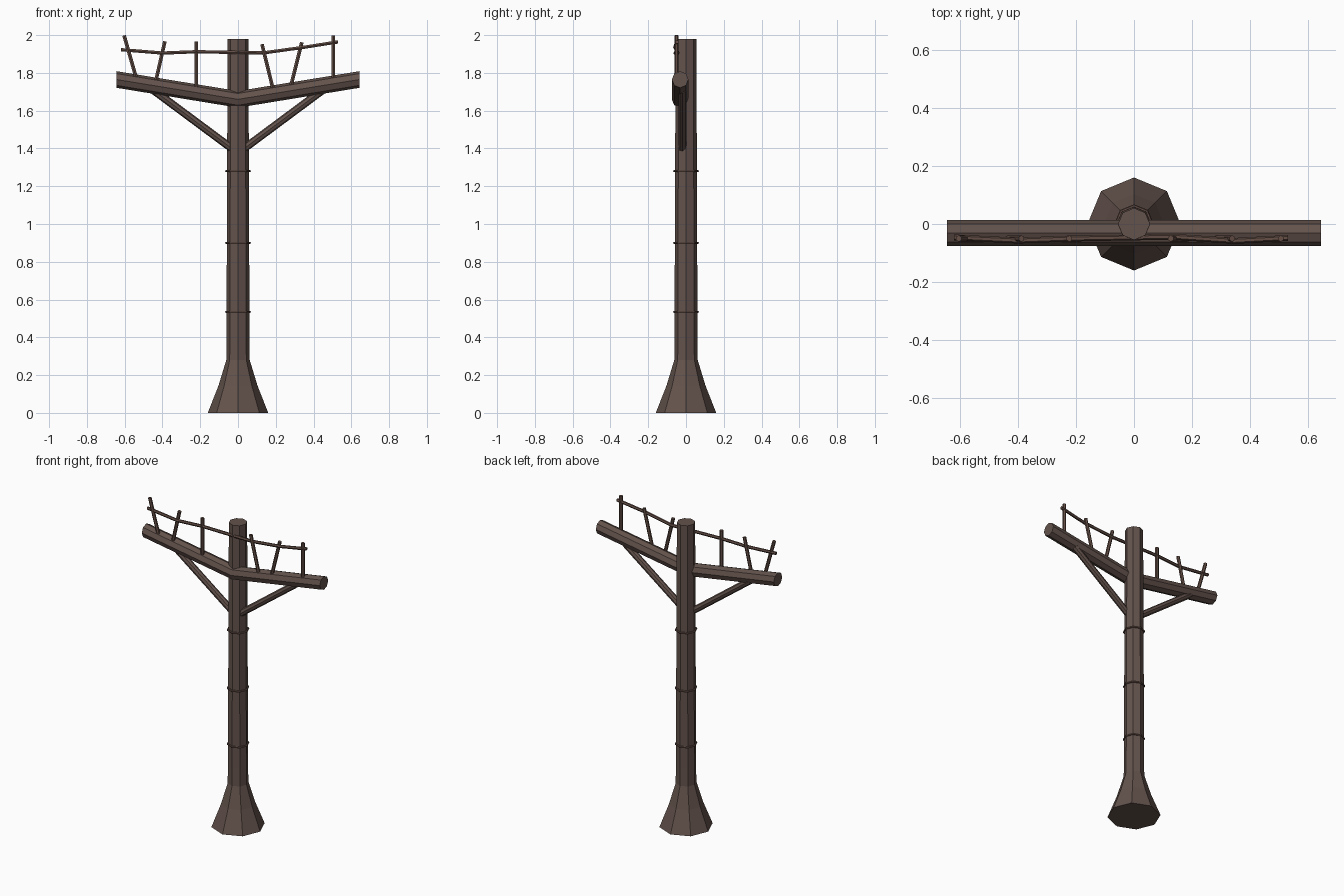
import bpy, bmesh, math
from mathutils import Vector

if "Cube" in bpy.data.objects:
    bpy.data.objects.remove(bpy.data.objects["Cube"])


def material(name, color):
    m = bpy.data.materials.new(name)
    m.diffuse_color = (*color, 1)
    m.use_nodes = True
    m.node_tree.nodes["Principled BSDF"].inputs["Base Color"].default_value = m.diffuse_color
    return m


WOOD = material("dark_wood", (0.125, 0.085, 0.072))
TWIG = material("reddish_wood", (0.125, 0.075, 0.06))


def loft(name, rings, mat):
    """Closed faceted tube through rings of points."""
    bm = bmesh.new()
    vs = [[bm.verts.new(p) for p in r] for r in rings]
    n = len(vs[0])
    for a, b in zip(vs, vs[1:]):
        for i in range(n):
            j = (i + 1) % n
            bm.faces.new((a[i], a[j], b[j], b[i]))
    bm.faces.new(vs[0][::-1])
    bm.faces.new(vs[-1])
    bmesh.ops.recalc_face_normals(bm, faces=bm.faces)
    me = bpy.data.meshes.new(name)
    bm.to_mesh(me)
    bm.free()
    me.materials.append(mat)
    ob = bpy.data.objects.new(name, me)
    bpy.context.collection.objects.link(ob)
    return ob


def circle(r, n):
    return [(r * math.cos(math.tau * i / n), r * math.sin(math.tau * i / n)) for i in range(n)]


def rod(name, a, b, r, n, mat):
    a, b = Vector(a), Vector(b)
    d = (b - a).normalized()
    u = Vector((0, 1, 0))
    w = d.cross(u).normalized()
    u = w.cross(d)
    return loft(name, [[p + u * c + w * s for c, s in circle(r, n)] for p in (a, b)], mat)


# Octagonal pole with a flared foot
profile = [(0, 0.16), (0.145, 0.103), (0.28, 0.062), (0.4, 0.061), (0.93, 0.059),
           (1.46, 0.057), (1.98, 0.055)]
loft("pole", [[(x, y, z) for x, y in circle(r, 8)] for z, r in profile], WOOD)

# Thin bands around the pole
for i, z in enumerate((0.535, 0.9, 1.28)):
    bpy.ops.mesh.primitive_torus_add(major_segments=8, minor_segments=6, major_radius=0.062,
                                     minor_radius=0.006, location=(0, 0, z))
    band = bpy.context.object
    band.name = f"pole_band_{i + 1}"
    band.data.materials.append(TWIG)

# Shallow V crossarm with upright ends
loft("crossarm", [[(x, -0.031 + c, zc + s) for c, s in circle(0.044, 8)]
                  for x, zc in ((-0.643, 1.765), (0, 1.66), (0.643, 1.765))], WOOD)

# Diagonal braces
for side, s in (("left", -1), ("right", 1)):
    rod(f"brace_{side}", (s * 0.03, -0.018, 1.398), (s * 0.45, -0.018, 1.71), 0.021, 8, WOOD)

# Leaning pegs on the crossarm
pegs = [(-0.535, 1.76, -0.603, 1.998), (-0.438, 1.745, -0.387, 1.967),
        (-0.222, 1.71, -0.222, 1.967), (0.189, 1.70, 0.127, 1.952),
        (0.28, 1.73, 0.338, 1.962), (0.505, 1.76, 0.505, 1.998)]
for i, (x0, z0, x1, z1) in enumerate(pegs):
    rod(f"peg_{i + 1}", (x0, -0.05, z0), (x1, -0.05, z1), 0.011, 6, TWIG)

# Rail strung across the pegs
path = [(-0.62, -0.046, 1.923), (-0.4, -0.057, 1.905), (-0.22, -0.05, 1.912),
        (0.135, -0.044, 1.906), (0.345, -0.058, 1.935), (0.53, -0.048, 1.964)]
loft("rail", [[(x, y + c, z + s) for c, s in circle(0.01, 6)] for x, y, z in path], TWIG)
